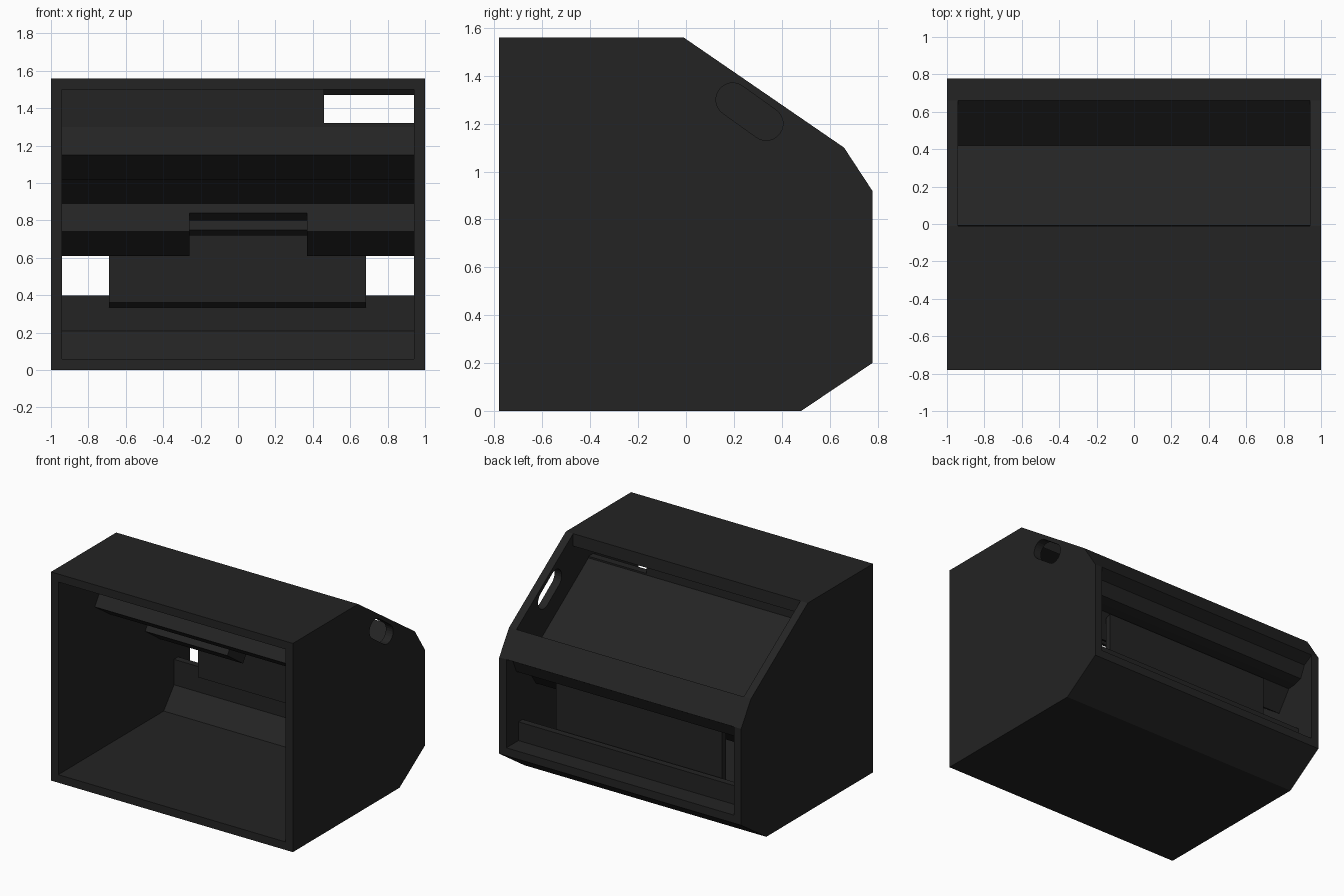
import bpy, bmesh, math

if "Cube" in bpy.data.objects:
    bpy.data.objects.remove(bpy.data.objects["Cube"])

black = bpy.data.materials.new("charcoal black")
black.diffuse_color = (0.017, 0.017, 0.017, 1)
black.use_nodes = True
black.node_tree.nodes["Principled BSDF"].inputs["Base Color"].default_value = black.diffuse_color


def extrude(name, profile, x0, x1):
    """Extrude a (y, z) profile along x."""
    bm = bmesh.new()
    face = bm.faces.new([bm.verts.new((x0, y, z)) for y, z in profile])
    res = bmesh.ops.extrude_face_region(bm, geom=[face])
    moved = [g for g in res["geom"] if isinstance(g, bmesh.types.BMVert)]
    bmesh.ops.translate(bm, verts=moved, vec=(x1 - x0, 0, 0))
    bmesh.ops.recalc_face_normals(bm, faces=bm.faces)
    me = bpy.data.meshes.new(name)
    bm.to_mesh(me)
    bm.free()
    me.materials.append(black)
    ob = bpy.data.objects.new(name, me)
    bpy.context.collection.objects.link(ob)
    return ob


def box(y0, y1, z0, z1):
    return [(y0, z0), (y1, z0), (y1, z1), (y0, z1)]


W = 0.94  # inner half width

# side walls
side = [(-.78, 0), (.48, 0), (.778, .2), (.778, .92), (.66, 1.1), (-.01, 1.56), (-.78, 1.56)]
extrude("left_wall", side, -1, -W)
right_wall = extrude("right_wall", side, W, 1)

# slanted capsule slot through the right wall
a, b, r = (.195, 1.30), (.335, 1.20), .07
tilt = math.atan2(a[0] - b[0], b[1] - a[1])
start = math.atan2(b[1] - a[1], b[0] - a[0]) + math.pi / 2
slot = []
for (cy, cz), s in ((a, start), (b, start + math.pi)):
    slot += [(cy + r * math.cos(s + math.pi * i / 12), cz + r * math.sin(s + math.pi * i / 12))
             for i in range(13)]
cutter = extrude("slot_cutter", slot, .9, 1.05)
cutter.hide_render = True
mod = right_wall.modifiers.new("slot", "BOOLEAN")
mod.operation, mod.object, mod.solver = "DIFFERENCE", cutter, "EXACT"
bpy.context.view_layer.objects.active = right_wall
bpy.ops.object.modifier_apply(modifier=mod.name)
bpy.data.objects.remove(cutter)

# top panel with a short lip at the sloped opening
extrude("top_panel", [(-.78, 1.5), (-.03, 1.5), (-.005, 1.47), (-.01, 1.56), (-.78, 1.56)], -W, W)

# floor, sloped rear underside and stepped rear ledge
extrude("floor_and_ledge", [(-.78, 0), (.48, 0), (.778, .2), (.778, .26), (.636, .26), (.636, .4),
                            (.587, .4), (.587, .21), (.465, .06), (-.78, .06)], -W, W)

# upper rear strip and the end wall of the sloped recess
extrude("rear_strip", [(.66, 1.1), (.778, .92), (.70, .875), (.66, .785), (.60, .767),
                       (.534, .76), (.42, .885)], -W, W)

# sloped tray plate
extrude("tray_plate", [(-.246, 1.3), (.534, .762), (.50, .83), (-.19, 1.31)], -W, W)

# inner divider under the top, with a window at its right end
extrude("divider", box(-.246, -.19, 1.3, 1.5), -W, .46)
extrude("divider_sill", box(-.246, -.19, 1.3, 1.322), .46, W)

# bars below the tray; the lower one is notched in the middle
extrude("upper_bar", [(-.35, 1.15), (-.16, 1.02), (-.056, 1.17), (-.246, 1.3)], -W, W)
lower = [(.245, .74), (.43, .61), (.534, .76), (.349, .89)]
extrude("lower_bar_left", lower, -W, -.26)
extrude("lower_bar_right", lower, .37, W)
extrude("lower_bar_notch", [(.349, .89), (.314, .84), (.372, .80), (.337, .75), (.38, .72),
                            (.508, .72), (.534, .76)], -.26, .37)

# rear centre panel
extrude("rear_panel", [(.515, .36), (.56, .335), (.56, .74), (.515, .72)], -.69, .685)
